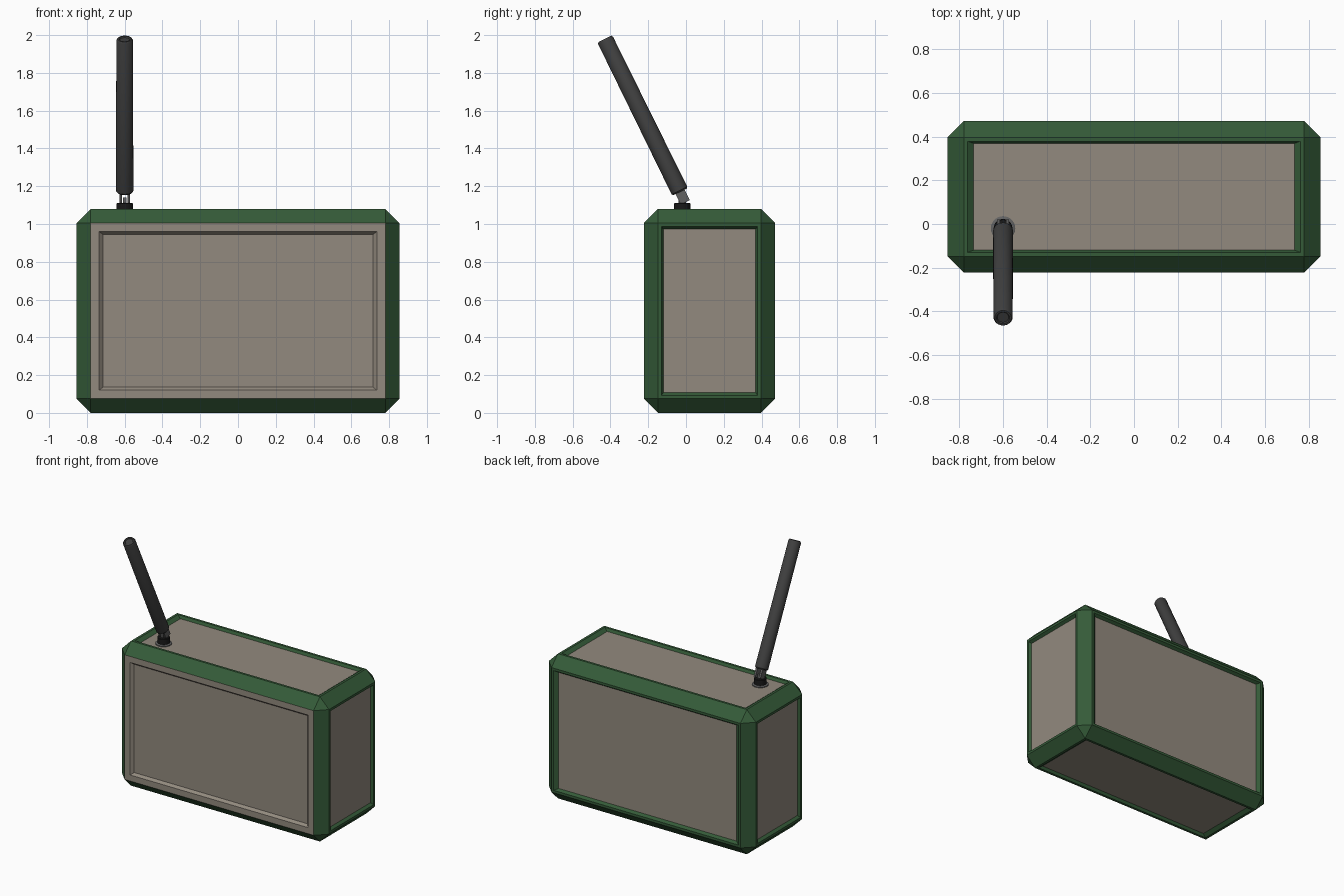
import bpy, bmesh, math
from mathutils import Vector, Matrix

if "Cube" in bpy.data.objects:
    bpy.data.objects.remove(bpy.data.objects["Cube"])


def material(name, rgb):
    m = bpy.data.materials.new(name)
    m.diffuse_color = (*rgb, 1)
    m.use_nodes = True
    m.node_tree.nodes["Principled BSDF"].inputs["Base Color"].default_value = m.diffuse_color
    return m


GREEN = material("green", (0.035, 0.105, 0.04))
BEIGE = material("beige", (0.29, 0.255, 0.21))
RUBBER = material("rubber", (0.05, 0.05, 0.05))
BLACK = material("black", (0.01, 0.01, 0.01))
STEEL = material("steel", (0.12, 0.12, 0.12))


def finish(bm, name, mats, smooth=False):
    bmesh.ops.recalc_face_normals(bm, faces=bm.faces)
    mesh = bpy.data.meshes.new(name)
    bm.to_mesh(mesh)
    bm.free()
    ob = bpy.data.objects.new(name, mesh)
    bpy.context.collection.objects.link(ob)
    for m in mats:
        mesh.materials.append(m)
    if smooth:
        bpy.ops.object.select_all(action='DESELECT')
        ob.select_set(True)
        bpy.context.view_layer.objects.active = ob
        bpy.ops.object.shade_smooth_by_angle(angle=math.radians(35))
    return ob


def lathe(name, profile, mat, matrix, n=24):
    bm = bmesh.new()
    rings = [[bm.verts.new(matrix @ Vector((r * math.cos(2 * math.pi * i / n),
                                            r * math.sin(2 * math.pi * i / n), z)))
              for i in range(n)] for r, z in profile]
    for a, b in zip(rings, rings[1:]):
        for i in range(n):
            j = (i + 1) % n
            bm.faces.new((a[i], a[j], b[j], b[i]))
    bm.faces.new(rings[0][::-1])
    bm.faces.new(rings[-1])
    return finish(bm, name, [mat], True)


def box(name, size, centre, mat, matrix):
    bm = bmesh.new()
    bmesh.ops.create_cube(bm, size=1, matrix=matrix @ Matrix.Translation(centre) @ Matrix.Diagonal((*size, 1)))
    return finish(bm, name, [mat])


# Chamfered case
LO, HI = Vector((-0.855, -0.223, 0)), Vector((0.855, 0.472, 1.08))
bm = bmesh.new()
bmesh.ops.create_cube(bm, size=1, matrix=Matrix.Translation((LO + HI) / 2) @ Matrix.Diagonal((*(HI - LO), 1)))
bmesh.ops.bevel(bm, geom=bm.edges[:], offset=0.075, offset_type='OFFSET', segments=1,
                profile=0.5, affect='EDGES')


def inset(bm, face, amounts, depth):
    """Inset a face by a different amount per axis and sink it."""
    rim = bmesh.ops.inset_individual(bm, faces=[face], thickness=0.001, use_even_offset=True)["faces"]
    c, n = face.calc_center_median(), face.normal.copy()
    for v in face.verts:
        for k in range(3):
            if abs(n[k]) < 0.5:
                v.co[k] -= math.copysign(amounts[k] - 0.001, v.co[k] - c[k])
        v.co -= n * depth
    return rim


# Recessed panel on each of the six sides
bm.normal_update()
sides = [f for f in bm.faces if max(abs(c) for c in f.normal) > 0.99]
for f in sides:
    front = f.normal.y < -0.9
    first, second = ((0.045,) * 3, (0.02, 0.02, 0.016)) if front else ((0.018,) * 3, (0.027, 0.01, 0.014))
    rims = list(inset(bm, f, first, 0))
    rims += inset(bm, f, second, 0.02)
    f.material_index = 1
    for r in rims:
        r.material_index = 1 if front else 0
finish(bm, "case", [GREEN, BEIGE])

# Antenna socket on the top panel
base = Matrix.Translation((-0.6, -0.02, 0))
lathe("antenna_flange", [(0.056, 1.055), (0.056, 1.066), (0.05, 1.07)], STEEL, base)
lathe("antenna_socket", [(0.043, 1.06), (0.043, 1.108), (0.04, 1.112)], BLACK, base)
box("hinge_tongue", (0.018, 0.04, 0.04), (0, 0, 1.12), STEEL, base)

# Tilted antenna: hinge prongs and tapering rod
tilt = Matrix.Translation((-0.6, -0.015, 1.137)) @ Matrix.Rotation(math.radians(26.2), 4, 'X')
for side, x in (("left", -0.021), ("right", 0.021)):
    box("hinge_prong_" + side, (0.014, 0.054, 0.09), (x, 0, 0.02), STEEL, tilt)
lathe("antenna_rod", [(0.04, 0.037), (0.046, 0.045), (0.046, 0.07), (0.044, 0.93), (0.038, 0.94), (0.03, 0.94),
                      (0.026, 0.934)], RUBBER, tilt)
